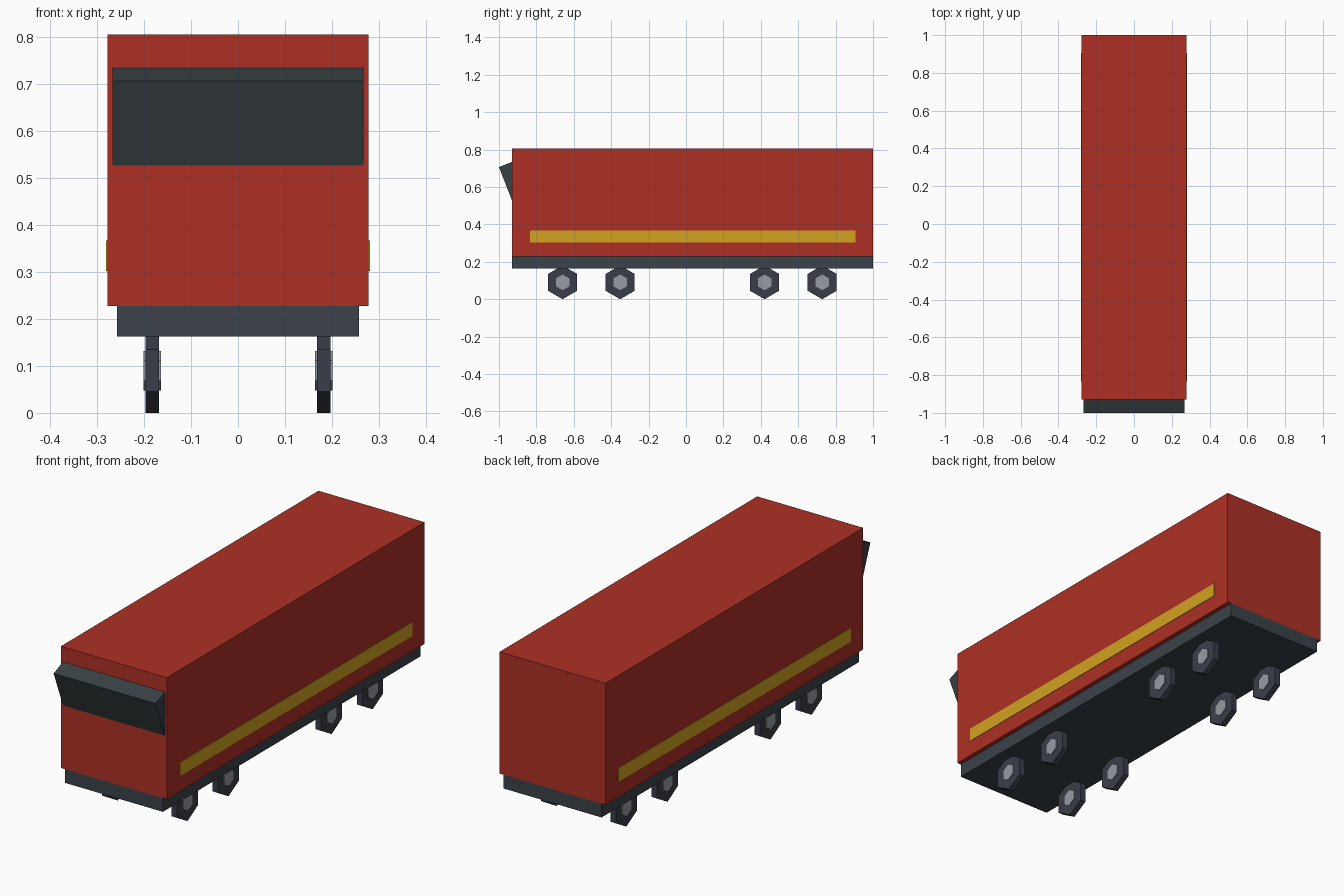
import bpy, bmesh
from math import pi
from mathutils import Matrix

cube = bpy.data.objects.get("Cube")
if cube:
    bpy.data.objects.remove(cube, do_unlink=True)


def material(name, r, g, b):
    m = bpy.data.materials.new(name)
    m.use_nodes = True
    m.diffuse_color = (r, g, b, 1)
    m.node_tree.nodes["Principled BSDF"].inputs["Base Color"].default_value = (r, g, b, 1)
    return m


red = material("red paint", 0.42, 0.03, 0.018)
yellow = material("yellow stripe", 0.65, 0.36, 0.015)
slate = material("slate chassis", 0.043, 0.055, 0.068)
glass = material("dark glass", 0.04, 0.052, 0.058)
rubber = material("dark rubber", 0.043, 0.048, 0.065)
metal = material("grey metal", 0.31, 0.33, 0.37)


def finish(name, bm, mat):
    bmesh.ops.recalc_face_normals(bm, faces=bm.faces)
    mesh = bpy.data.meshes.new(name)
    bm.to_mesh(mesh)
    bm.free()
    mesh.materials.append(mat)
    obj = bpy.data.objects.new(name, mesh)
    bpy.context.collection.objects.link(obj)
    return obj


def box(name, x, y, z, mat):
    """Box from (min, max) ranges."""
    bm = bmesh.new()
    bmesh.ops.create_cube(bm, size=1)
    for v in bm.verts:
        v.co = [(lo + hi) / 2 + c * (hi - lo) for c, (lo, hi) in zip(v.co, (x, y, z))]
    return finish(name, bm, mat)


def hexagon(name, radius, width, centre, mat):
    """Six-sided disc on the x axis with a corner pointing down."""
    bm = bmesh.new()
    bmesh.ops.create_cone(bm, cap_ends=True, segments=6, radius1=radius,
                          radius2=radius, depth=width)
    bmesh.ops.rotate(bm, verts=bm.verts, matrix=Matrix.Rotation(pi / 2, 3, 'Y'))
    # put a corner at the lowest point
    low = min(v.co.z for v in bm.verts)
    if low > -radius * 0.95:
        bmesh.ops.rotate(bm, verts=bm.verts, matrix=Matrix.Rotation(pi / 6, 3, 'X'))
    bmesh.ops.translate(bm, verts=bm.verts, vec=centre)
    return finish(name, bm, mat)


# Body and chassis
box("body", (-0.278, 0.278), (-0.93, 1), (0.228, 0.805), red)
box("chassis", (-0.257, 0.257), (-0.93, 1), (0.163, 0.228), slate)

# Tilted windscreen block, its back sunk into the body
bm = bmesh.new()
profile = [(-0.93, 0.527), (-1, 0.706), (-0.93, 0.734), (-0.9, 0.72), (-0.9, 0.54)]
face = bm.faces.new([bm.verts.new((-0.267, y, z)) for y, z in profile])
ext = bmesh.ops.extrude_face_region(bm, geom=[face])
bmesh.ops.translate(bm, vec=(0.534, 0, 0),
                    verts=[g for g in ext["geom"] if isinstance(g, bmesh.types.BMVert)])
finish("windscreen", bm, glass)

# Side stripes and wheels
for side, s in (("left", 1), ("right", -1)):
    box(side + "_stripe", sorted((s * 0.275, s * 0.2805)), (-0.835, 0.905), (0.302, 0.367), yellow)
    for i, y in enumerate((-0.66, -0.352, 0.42, 0.728), 1):
        centre = (s * 0.1825, y, 0.09)
        hexagon(f"{side}_tyre_{i}", 0.09, 0.029, centre, rubber)
        hexagon(f"{side}_hub_{i}", 0.042, 0.037, centre, metal)
